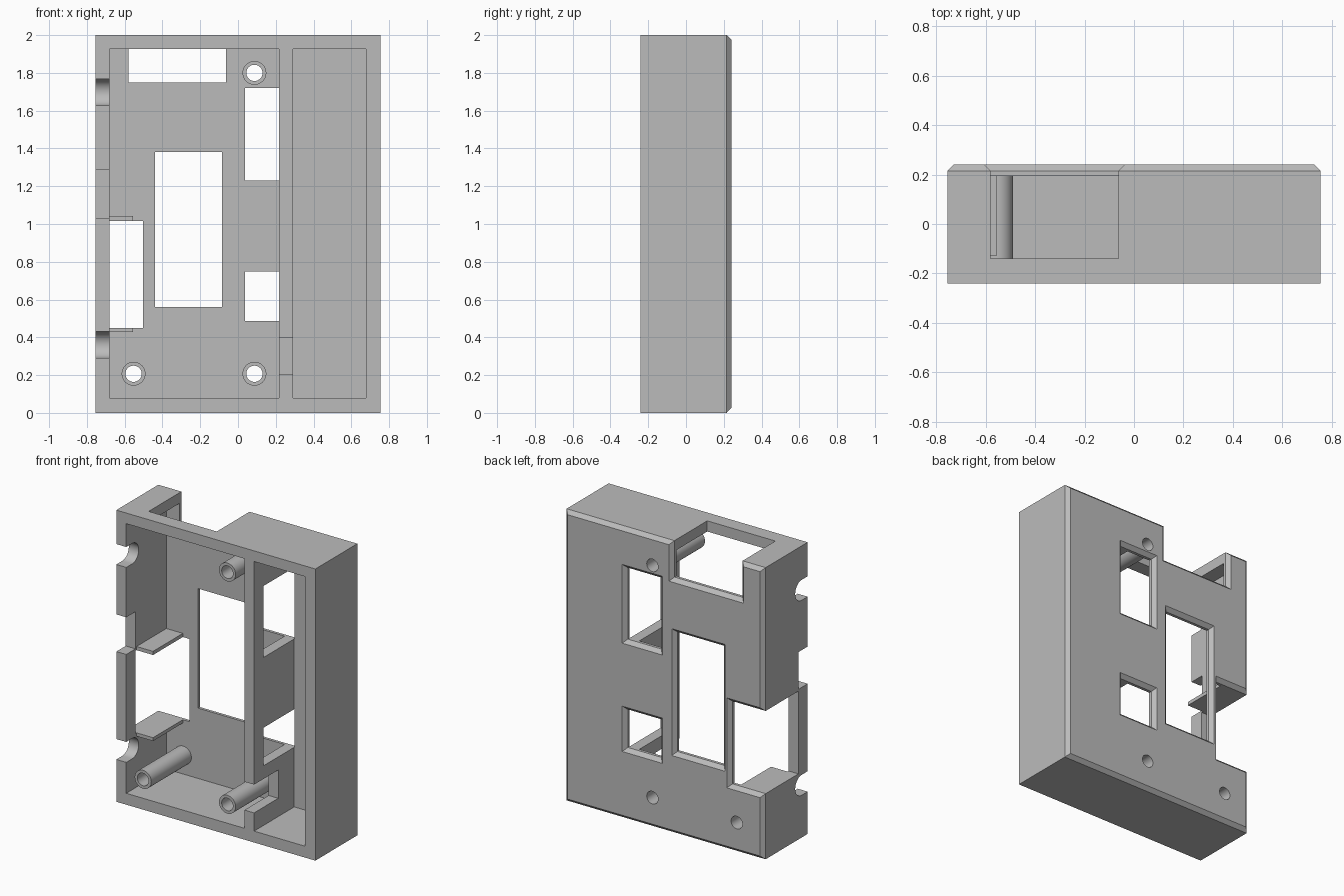
import bpy, bmesh, math
from mathutils import Vector

cube = bpy.data.objects.get("Cube")
if cube:
    bpy.data.objects.remove(cube, do_unlink=True)

# Main dimensions
W, F, B, H = 0.755, -0.24, 0.24, 2.0      # half width, front, back, height
FLOOR, CUT, CH = 0.195, -0.14, 0.025      # inner back plate, cut depth, chamfer

grey = bpy.data.materials.new("light grey plastic")
grey.use_nodes = True
grey.diffuse_color = (0.5, 0.5, 0.5, 1)
grey.node_tree.nodes["Principled BSDF"].inputs["Base Color"].default_value = (0.5, 0.5, 0.5, 1)


def loft(name, rings):
    """Closed solid through matching rings of points."""
    bm = bmesh.new()
    loops = [[bm.verts.new(p) for p in ring] for ring in rings]
    n = len(loops[0])
    for a, b in zip(loops, loops[1:]):
        for i in range(n):
            j = (i + 1) % n
            bm.faces.new((a[i], a[j], b[j], b[i]))
    bm.faces.new(loops[0])
    bm.faces.new(loops[-1])
    bmesh.ops.recalc_face_normals(bm, faces=bm.faces)
    mesh = bpy.data.meshes.new(name)
    bm.to_mesh(mesh)
    bm.free()
    mesh.materials.append(grey)
    ob = bpy.data.objects.new(name, mesh)
    bpy.context.collection.objects.link(ob)
    return ob


def rect(y, x0, x1, z0, z1, grow=0.0):
    x0, x1, z0, z1 = x0 - grow, x1 + grow, z0 - grow, z1 + grow
    return [(x0, y, z0), (x1, y, z0), (x1, y, z1), (x0, y, z1)]


def box(name, x0, x1, y0, y1, z0, z1):
    return loft(name, [rect(y, x0, x1, z0, z1) for y in (y0, y1)])


def rod(name, x, z, r, y0, y1, sides=40):
    angles = [2 * math.pi * i / sides for i in range(sides)]
    return loft(name, [[(x + r * math.cos(a), y, z + r * math.sin(a)) for a in angles]
                       for y in (y0, y1)])


def flared(x0, x1, z0, z1):
    """Opening cutter that widens into a chamfer at the back."""
    return loft("opening_cutter", [rect(CUT, x0, x1, z0, z1),
                                   rect(B - CH, x0, x1, z0, z1),
                                   rect(B + CH, x0, x1, z0, z1, 2 * CH)])


def cable_slot(z, r=0.07, yc=-0.175, steps=20):
    """Round-ended slot cutter through the side wall."""
    arc = [(yc + r * math.sin(a), z + r * math.cos(a))
           for a in (math.pi * i / steps for i in range(steps + 1))]
    outline = [(F - 0.1, z + r)] + arc + [(F - 0.1, z - r)]
    return loft("slot_cutter", [[(x, y, zz) for y, zz in outline] for x in (-0.8, -0.62)])


def subtract(ob, cutters):
    bpy.context.view_layer.objects.active = ob
    for c in cutters:
        c.hide_render = True
        mod = ob.modifiers.new("cut", "BOOLEAN")
        mod.operation, mod.solver, mod.object = "DIFFERENCE", "EXACT", c
        bpy.ops.object.modifier_apply(modifier=mod.name)
        bpy.data.objects.remove(c, do_unlink=True)


def smooth(ob):
    bpy.ops.object.select_all(action="DESELECT")
    ob.select_set(True)
    bpy.context.view_layer.objects.active = ob
    bpy.ops.object.shade_smooth_by_angle(angle=math.radians(30))


# Case: chamfered block, open at the front
case = loft("case", [rect(F, -W, W, 0, H), rect(B - CH, -W, W, 0, H),
                     rect(B, -W, W, 0, H, -CH)])
posts = [(-0.553, 0.207), (0.087, 0.207), (0.087, 1.8)]
subtract(case, [
    # Two compartments
    box("main_pocket", -0.68, 0.217, F - 0.1, FLOOR, 0.078, 1.927),
    box("side_pocket", 0.29, 0.678, F - 0.1, FLOOR, 0.078, 1.927),
    # Openings in the back: centre, divider pair, top, side
    flared(-0.44, -0.085, 0.56, 1.38),
    flared(0.037, 0.291, 1.23, 1.72),
    flared(0.037, 0.291, 0.487, 0.748),
    flared(-0.58, -0.063, 1.75, H + 0.1),
    flared(-W - 0.1, -0.503, 0.45, 1.017),
    # Front notches in the side wall and the divider
    box("wall_notch", -W - 0.1, -0.66, F - 0.1, CUT + 0.001, 1.03, 1.285),
    box("divider_notch", 0.2, 0.31, F - 0.1, 0.022, 0.203, 0.397),
    cable_slot(1.697), cable_slot(0.36),
] + [rod("drill", x, z, 0.043, FLOOR - 0.1, B + 0.1) for x, z in posts])
smooth(case)

# Hollow screw posts
for i, (x, z) in enumerate(posts):
    post = rod("screw_post_%d" % (i + 1), x, z, 0.063, F, FLOOR)
    subtract(post, [rod("drill", x, z, 0.043, F - 0.1, B + 0.1)])
    smooth(post)

# Thin shelves above and below the side opening
for name, z0, z1 in (("upper_shelf", 1.017, 1.042), ("lower_shelf", 0.427, 0.45)):
    box(name, -0.68, -0.555, -0.128, FLOOR, z0, z1)
